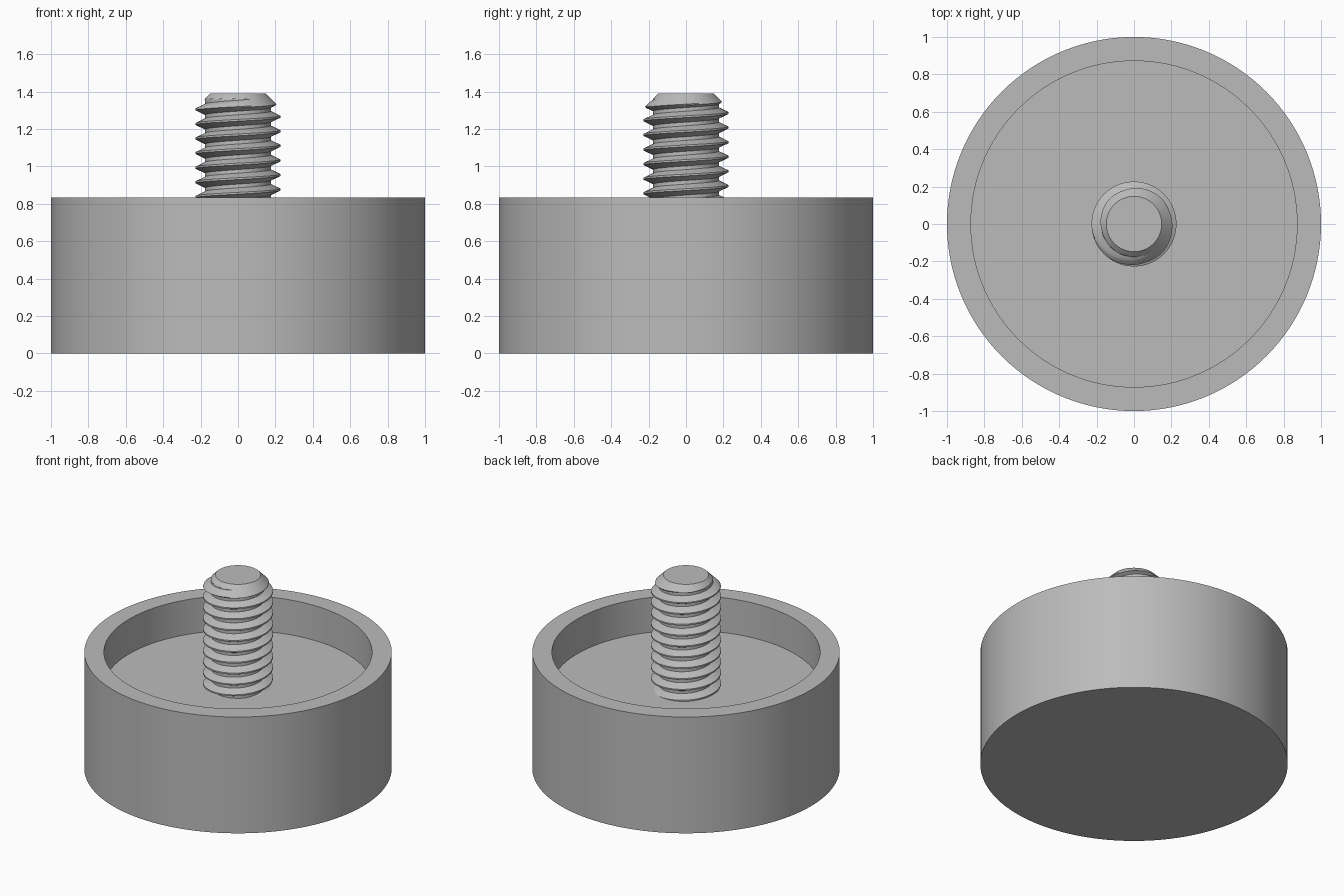
import bpy, bmesh, math

if "Cube" in bpy.data.objects:
    bpy.data.objects.remove(bpy.data.objects["Cube"])

RIM_Z, FLOOR_Z, TOP_Z = 0.835, 0.585, 1.39   # main heights
CUP_R, RECESS_R = 1.0, 0.872
CREST_R, ROOT_R, TIP_R = 0.227, 0.176, 0.148  # stud radii
PITCH, CREST_Z = 0.078, 1.266                 # thread pitch, crest height at +x

grey = bpy.data.materials.new("grey")
grey.diffuse_color = (0.5, 0.5, 0.5, 1)
grey.use_nodes = True
grey.node_tree.nodes["Principled BSDF"].inputs["Base Color"].default_value = grey.diffuse_color


def finish(name, bm, angle):
    bmesh.ops.recalc_face_normals(bm, faces=bm.faces)
    mesh = bpy.data.meshes.new(name)
    bm.to_mesh(mesh)
    bm.free()
    mesh.materials.append(grey)
    ob = bpy.data.objects.new(name, mesh)
    bpy.context.collection.objects.link(ob)
    bpy.ops.object.select_all(action='DESELECT')
    ob.select_set(True)
    bpy.context.view_layer.objects.active = ob
    bpy.ops.object.shade_smooth_by_angle(angle=math.radians(angle))


# Round cup: profile turned around z, with flat bottom and recess floor
def ring(bm, r, z, n=128):
    return [bm.verts.new((r * math.cos(2 * math.pi * i / n),
                          r * math.sin(2 * math.pi * i / n), z)) for i in range(n)]


bm = bmesh.new()
rings = [ring(bm, r, z) for r, z in
         [(CUP_R, 0), (CUP_R, RIM_Z), (RECESS_R, RIM_Z), (RECESS_R, FLOOR_Z)]]
for a, b in zip(rings, rings[1:]):
    for i in range(len(a)):
        j = (i + 1) % len(a)
        bm.faces.new((a[i], a[j], b[j], b[i]))
bm.faces.new(rings[0])
bm.faces.new(rings[-1])
finish("cup", bm, 30)


# Threaded stud: V profile swept along a helix, trimmed by a 45 degree tip chamfer
def thread_radius(t):
    d = abs(t - 0.5)                          # crest at the middle of the pitch
    k = min(max((d - 1 / 16) / (3 / 8 - 1 / 16), 0), 1)
    return CREST_R + (ROOT_R - CREST_R) * k


profile = [0, 1/16, 1/8, 0.2, 0.28, 0.36, 7/16, 9/16, 0.64, 0.72, 0.8, 7/8, 15/16, 1]
N, bottom = 72, FLOOR_Z - 0.01
turns_down, turns_up = 11, 4
bm = bmesh.new()
rows = []
for i in range(-turns_down * N, turns_up * N + 1):
    a = 2 * math.pi * i / N
    row = []
    for t in profile:
        z = CREST_Z + PITCH * (i / N + t - 0.5)
        z = min(max(z, bottom), TOP_Z)
        r = min(thread_radius(t), TIP_R + TOP_Z - z)
        row.append(bm.verts.new((r * math.cos(a), r * math.sin(a), z)))
    rows.append(row)
for a, b in zip(rows, rows[1:]):
    for k in range(len(profile) - 1):
        q = (a[k], b[k], b[k + 1], a[k + 1])
        zs = [v.co.z for v in q]
        if max(zs) - min(zs) > 1e-6:          # skip parts trimmed flat
            bm.faces.new(q)
bmesh.ops.delete(bm, geom=[v for v in bm.verts if not v.link_faces], context='VERTS')
bmesh.ops.remove_doubles(bm, verts=bm.verts, dist=1e-4)
# Flat tip
tip = bmesh.ops.create_circle(bm, cap_ends=True, segments=N, radius=TIP_R)
bmesh.ops.translate(bm, verts=tip["verts"], vec=(0, 0, TOP_Z))
bmesh.ops.remove_doubles(bm, verts=bm.verts, dist=1e-4)
finish("threaded_stud", bm, 30)
